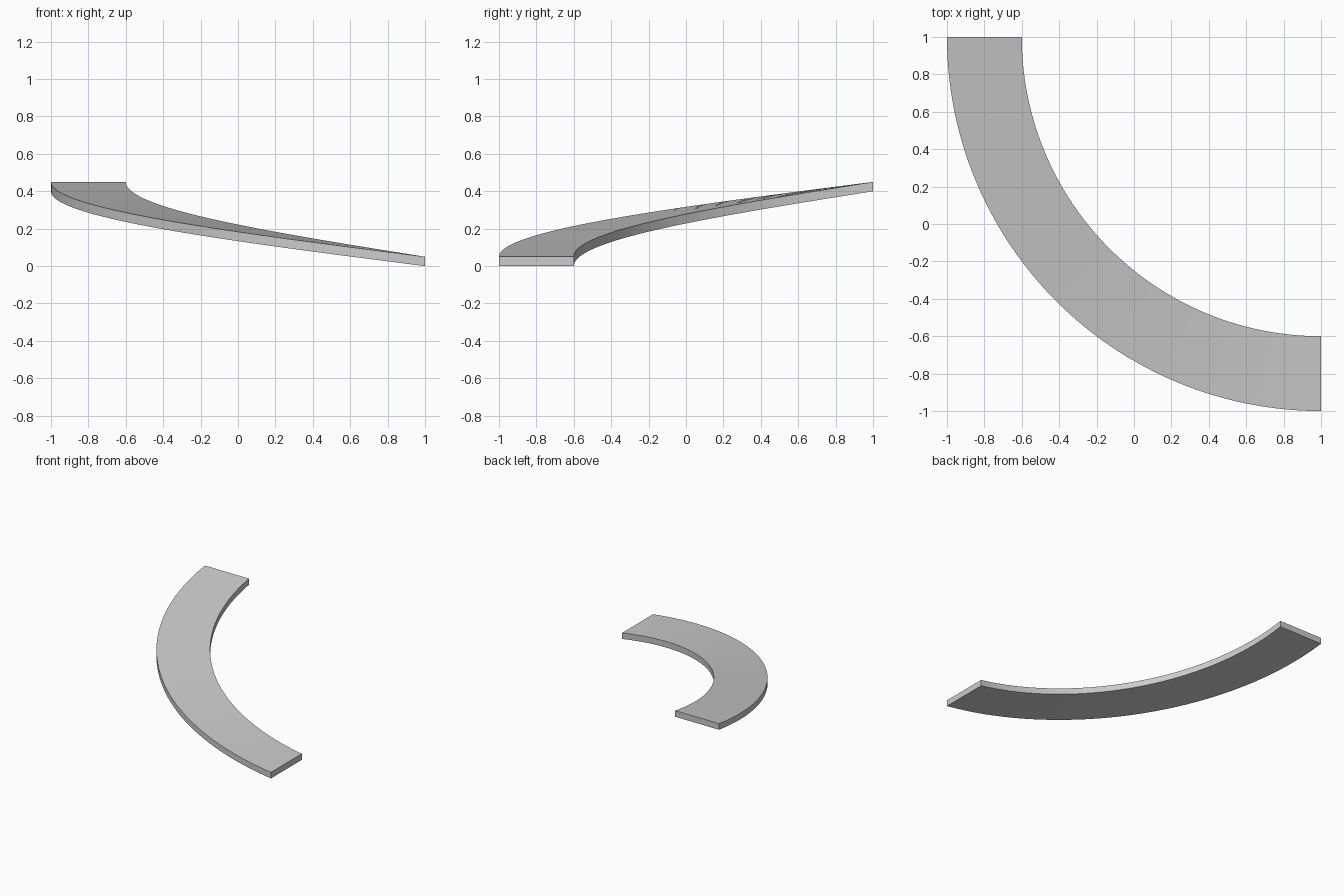
import bpy
import bmesh
from math import sin, cos, pi, radians

cube = bpy.data.objects.get("Cube")
if cube:
    bpy.data.objects.remove(cube, do_unlink=True)

INNER, OUTER = 1.6, 2.0
THICKNESS, RISE = 0.05, 0.4
STEPS = 64

# Plain grey material
grey = bpy.data.materials.new("light_grey")
grey.use_nodes = True
colour = (0.6, 0.6, 0.6, 1)
grey.diffuse_color = colour
grey.node_tree.nodes["Principled BSDF"].inputs["Base Color"].default_value = colour

# Rectangular section swept up a quarter-turn helix
section = [(INNER, 0), (OUTER, 0), (OUTER, THICKNESS), (INNER, THICKNESS)]
bm = bmesh.new()
rings = []
for i in range(STEPS + 1):
    t = i / STEPS
    a = t * pi / 2
    rings.append([bm.verts.new((1 - r * sin(a), 1 - r * cos(a), z + RISE * t))
                  for r, z in section])

# Sides between neighbouring sections, then the two end caps
for low, high in zip(rings, rings[1:]):
    for k in range(4):
        n = (k + 1) % 4
        bm.faces.new((low[k], low[n], high[n], high[k]))
bm.faces.new(rings[0])
bm.faces.new(rings[-1])
bmesh.ops.recalc_face_normals(bm, faces=bm.faces)

mesh = bpy.data.meshes.new("curved_ramp")
bm.to_mesh(mesh)
bm.free()
mesh.materials.append(grey)
ramp = bpy.data.objects.new("curved_ramp", mesh)
bpy.context.collection.objects.link(ramp)

# Smooth along the curve, sharp at the section corners
bpy.ops.object.select_all(action="DESELECT")
ramp.select_set(True)
bpy.context.view_layer.objects.active = ramp
bpy.ops.object.shade_smooth_by_angle(angle=radians(30))
